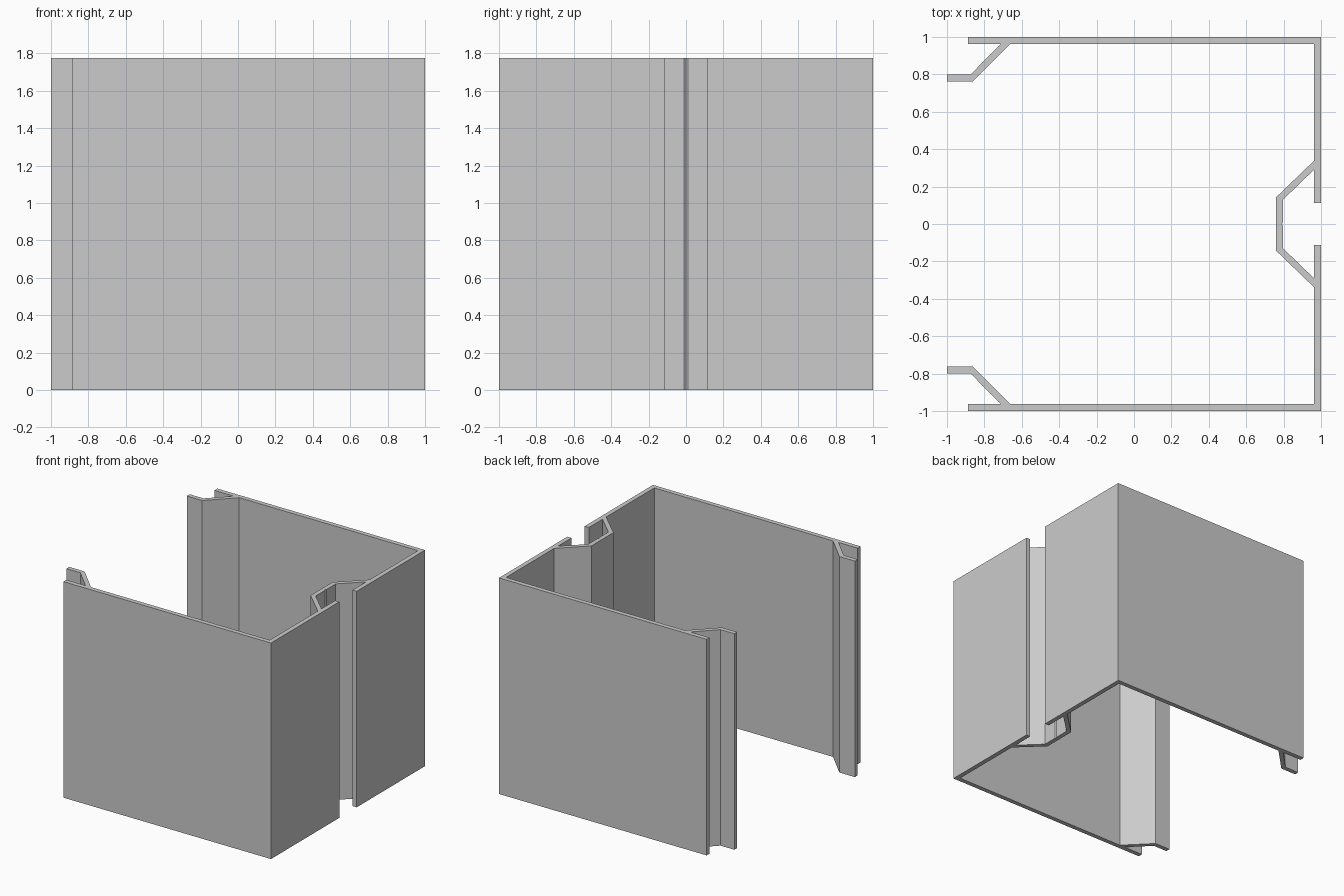
import bpy, bmesh

if "Cube" in bpy.data.objects:
    bpy.data.objects.remove(bpy.data.objects["Cube"])

HEIGHT = 1.775

# Half of the extrusion outline (y >= 0), from the groove in the slot floor
# round the outside, the left lip, and back along the inside.
half = [
    (0.79, 0), (0.797, 0.01), (0.797, 0.13), (0.962, 0.29),      # slot floor and flank
    (0.962, 0.113), (1, 0.113), (1, 1),                          # slot edge, outer corner
    (-0.887, 1), (-0.887, 0.962), (-0.713, 0.962),               # side wall end
    (-0.873, 0.80), (-1, 0.80), (-1, 0.763), (-0.86, 0.763),     # stepped lip
    (-0.663, 0.962), (0.962, 0.962), (0.962, 0.338), (0.76, 0.143),  # inner faces
]
outline = half + [(x, -y) for x, y in reversed(half[1:])]

# Wall channel: extrude the closed outline straight up
bm = bmesh.new()
base = bm.faces.new([bm.verts.new((x, y, 0)) for x, y in outline])
top = bmesh.ops.extrude_face_region(bm, geom=[base], use_keep_orig=True)["geom"]
bmesh.ops.translate(bm, vec=(0, 0, HEIGHT),
                    verts=[g for g in top if isinstance(g, bmesh.types.BMVert)])
bmesh.ops.recalc_face_normals(bm, faces=bm.faces)

mesh = bpy.data.meshes.new("extruded_channel")
bm.to_mesh(mesh)
bm.free()
channel = bpy.data.objects.new("extruded_channel", mesh)
bpy.context.collection.objects.link(channel)
